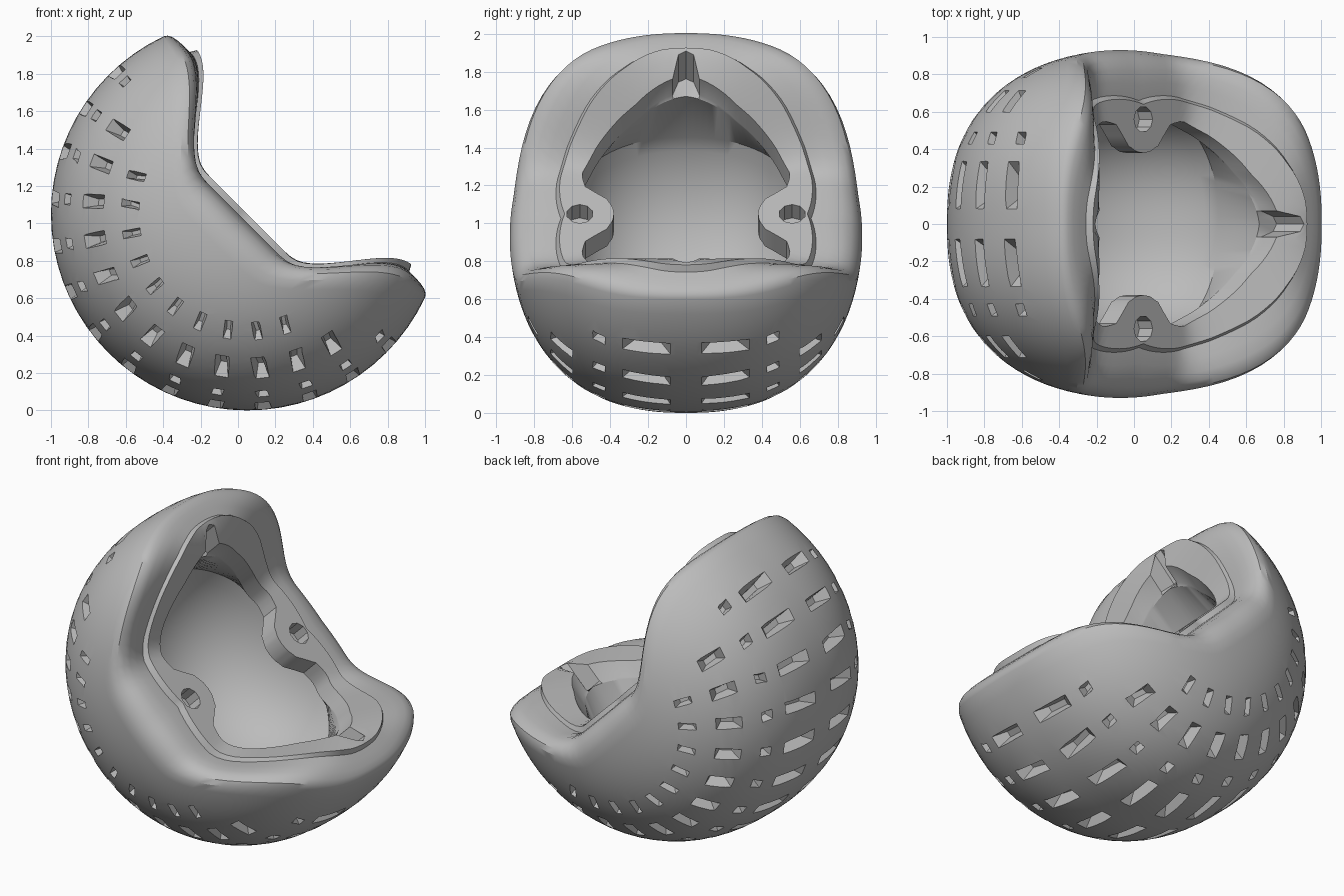
import bpy, bmesh, math, random
from math import sin, cos, pi, radians, sqrt
from mathutils import Vector

random.seed(4)
cube = bpy.data.objects.get("Cube")
if cube:
    bpy.data.objects.remove(cube, do_unlink=True)

R, RY = 1.05, 0.935           # outer radii: length/depth and width
CAVITY, CAVITY_Y = 0.74, 0.65
FULL = 2.4                    # above 2 makes the sides fuller than an ellipsoid
CENTRE = Vector((0.05, 0, 1.05))
SEGMENTS = 120


def tilt(p, y, h):
    """Bowl space (length, width, height) to world, opening tipped 45 degrees."""
    return CENTRE + Vector(((h + p) / sqrt(2), y, (h - p) / sqrt(2)))


def round_point(t, phi, r, ry):
    """Point on the full-sided ball, t measured up from the underside."""
    p, y, h = sin(t) * cos(phi), sin(t) * sin(phi), -cos(t)
    k = ((math.hypot(p, h) / r) ** FULL + (abs(y) / ry) ** FULL) ** (-1 / FULL)
    return p * k, y * k, h * k


def rim_height(p, start=0.32, stop=0.82):
    t = min(max((abs(p) - start) / (stop - start), 0), 1)
    return 0.43 * t * t * (3 - 2 * t)


def shoulder_height(p):
    return rim_height(p, 0.25, 0.88) - 0.035


def polar_outline(points):
    """Radius by angle for a quarter outline mirrored to all four quadrants."""
    table = [(math.atan2(y, p), math.hypot(p, y)) for p, y in points]

    def radius(phi):
        a = math.atan2(abs(sin(phi)), abs(cos(phi)))
        for (a0, r0), (a1, r1) in zip(table, table[1:]):
            if a <= a1 + 1e-6:
                return r0 + (r1 - r0) * (a - a0) / (a1 - a0)
        return table[-1][1]
    return radius


sides = [(.58, .27), (.44, .47), (.3, .55), (.2, .53), (.12, .42), (.05, .385), (0, .38)]
opening = polar_outline([(.79, 0), (.77, .04), (.67, .07)] + sides)
wall_base = polar_outline([(.67, 0), (.66, .07)] + sides)
lip_edge = polar_outline([(.83, 0), (.82, .12), (.73, .33), (.6, .52),
                          (.45, .63), (.28, .68), (0, .66)])


def shell_end(phi):
    """Polar angle at which the outer shell turns over into the rim."""
    drop = 0.04 + 0.1 * sin(phi) ** 2
    lo, hi = 0.8, 2.3
    for _ in range(30):
        t = (lo + hi) / 2
        p, y, h = round_point(t, phi, R, RY)
        if h < shoulder_height(p) - drop:
            lo = t
        else:
            hi = t
    return lo


def section(phi):
    """Cross-section from the underside, over the rim, down to the cavity floor."""
    c, s = cos(phi), sin(phi)
    end = shell_end(phi)
    pts = [round_point(end * k / 22, phi, R, RY) for k in range(1, 23)]
    # rounded shoulder
    outer, lip = math.hypot(pts[-1][0], pts[-1][1]), lip_edge(phi)
    hole, base = opening(phi), wall_base(phi)
    drop = 0.04 + 0.1 * s * s
    for f, d in ((.08, .55), (.22, .25), (.42, .08), (.7, 0), (1, 0)):
        r = outer + (lip - outer) * f
        level = (1 - f) * shoulder_height(r * c) + f * (rim_height(r * c) - 0.035)
        pts.append((r * c, r * s, level - drop * d))
    # raised lip, then the wall of the opening
    for r, d in ((lip - 0.02, 0), ((lip + hole) / 2 - 0.005, 0), (hole, 0)):
        pts.append((r * c, r * s, rim_height(r * c) - d))
    if hole > base + 0.02:
        pts.append((hole * c, hole * s, rim_height(base * c) - 0.12))
    else:
        pts.append((hole * c, hole * s, rim_height(hole * c) - 0.12))
    pts.append((base * c, base * s, rim_height(base * c) - 0.13))
    # undercut cavity
    for k in range(12):
        pts.append(round_point(radians(78) * (1 - k / 12), phi, CAVITY, CAVITY_Y))
    return pts


def mesh_object(name, bm):
    bmesh.ops.recalc_face_normals(bm, faces=bm.faces)
    mesh = bpy.data.meshes.new(name)
    bm.to_mesh(mesh)
    bm.free()
    obj = bpy.data.objects.new(name, mesh)
    bpy.context.collection.objects.link(obj)
    return obj


# Bowl shell
bm = bmesh.new()
columns = [[bm.verts.new(tilt(*q)) for q in section(2 * pi * i / SEGMENTS)]
           for i in range(SEGMENTS)]
under, floor = bm.verts.new(tilt(0, 0, -R)), bm.verts.new(tilt(0, 0, -CAVITY))
for i, a in enumerate(columns):
    b = columns[(i + 1) % SEGMENTS]
    bm.faces.new((under, b[0], a[0]))
    bm.faces.new((floor, a[-1], b[-1]))
    for j in range(len(a) - 1):
        bm.faces.new((a[j], b[j], b[j + 1], a[j + 1]))
bowl = mesh_object("pitted_bowl", bm)

# Cutters: tapered pits in rows around the shell
bm = bmesh.new()


def add_pit(angle, y, half_len, half_wid, depth):
    out, wide = Vector((cos(angle), 0, sin(angle))), Vector((0, 1, 0))
    r = R * (1 - (abs(y) / RY) ** FULL) ** (1 / FULL)
    centre = CENTRE + out * r + wide * y
    normal = (out * (r / R) ** (FULL - 1) / R
              + wide * math.copysign((abs(y) / RY) ** (FULL - 1) / RY, y)).normalized()
    across = Vector((-sin(angle), 0, cos(angle)))
    along = normal.cross(across)
    skew = random.uniform(-0.3, 0.3) * half_wid
    rings = []
    for level, size in ((0.05, 1.3), (-depth, 0.45)):
        rings.append([bm.verts.new(centre + normal * level
                                   + along * u * half_len * size
                                   + across * (v * half_wid * size + u * skew))
                      for u, v in ((-1, -1), (1, -1), (1, 1), (-1, 1))])
    top, low = rings
    bm.faces.new(top)
    bm.faces.new(low)
    for k in range(4):
        n = (k + 1) % 4
        bm.faces.new((top[k], top[n], low[n], low[k]))


# (y position, half length, half width, depth, columns skipped at each end)
rows = [(.21, .14, .042, .08, 0), (.46, .04, .033, .06, 0),
        (.66, .085, .038, .08, 1), (.81, .06, .023, .06, 2)]
for y, half_len, half_wid, depth, skip in rows:
    for k in range(skip, 14 - skip):
        for side in (-1, 1):
            add_pit(radians(225 + 14.2 * (k - 6.5)), side * y, half_len, half_wid, depth)

# Cutters: round socket in the rim on each side
for side in (-1, 1):
    ends = [[bm.verts.new(tilt(0.07 * cos(k * pi / 5), side * 0.56 + 0.07 * sin(k * pi / 5), h))
             for k in range(10)] for h in (0.1, -0.1)]
    bm.faces.new(ends[0])
    bm.faces.new(ends[1])
    for k in range(10):
        n = (k + 1) % 10
        bm.faces.new((ends[0][k], ends[0][n], ends[1][n], ends[1][k]))
cutter = mesh_object("pit_cutters", bm)
cutter.hide_render = True

cut = bowl.modifiers.new("pits", "BOOLEAN")
cut.operation = "DIFFERENCE"
cut.solver = "EXACT"
cut.object = cutter
bpy.ops.object.select_all(action="DESELECT")
bpy.context.view_layer.objects.active = bowl
bowl.select_set(True)
bpy.ops.object.modifier_apply(modifier=cut.name)
bpy.data.objects.remove(cutter, do_unlink=True)

# Finish
grey = bpy.data.materials.new("matte_grey")
grey.use_nodes = True
colour = (0.5, 0.5, 0.5, 1)
grey.diffuse_color = colour
grey.node_tree.nodes["Principled BSDF"].inputs["Base Color"].default_value = colour
bowl.data.materials.clear()
bowl.data.materials.append(grey)
bpy.ops.object.shade_smooth_by_angle(angle=radians(32))
